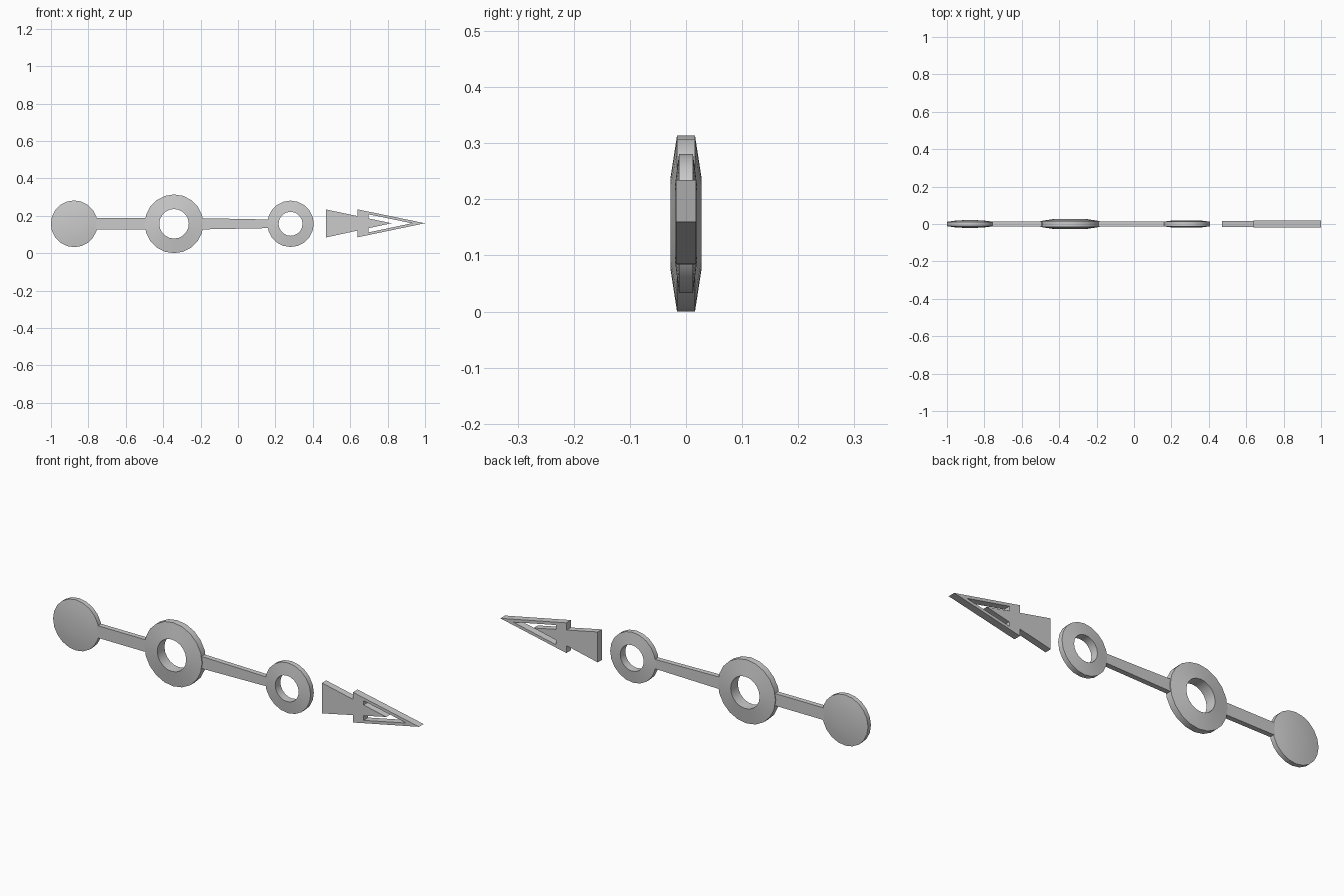
import bpy, bmesh, math

if "Cube" in bpy.data.objects:
    bpy.data.objects.remove(bpy.data.objects["Cube"])

ZC = 0.157   # height of the long axis
SIDES = 20


def finish(name, bm, smooth=False):
    bmesh.ops.remove_doubles(bm, verts=bm.verts, dist=1e-5)
    bmesh.ops.recalc_face_normals(bm, faces=bm.faces)
    me = bpy.data.meshes.new(name)
    bm.to_mesh(me)
    bm.free()
    ob = bpy.data.objects.new(name, me)
    bpy.context.collection.objects.link(ob)
    if smooth:
        bpy.ops.object.select_all(action='DESELECT')
        ob.select_set(True)
        bpy.context.view_layer.objects.active = ob
        bpy.ops.object.shade_smooth_by_angle(angle=math.radians(30))
    return ob


def lathe(name, cx, profile, closed):
    """Turn a (radius, y) profile about the y axis."""
    bm = bmesh.new()
    rings = []
    for i in range(SIDES):
        a = 2 * math.pi * i / SIDES
        rings.append([bm.verts.new((cx + r * math.cos(a), y, ZC + r * math.sin(a)))
                      for r, y in profile])
    n = len(profile)
    for i in range(SIDES):
        p, q = rings[i], rings[(i + 1) % SIDES]
        for j in range(n if closed else n - 1):
            k = (j + 1) % n
            bm.faces.new((p[j], q[j], q[k], p[k]))
    bmesh.ops.dissolve_degenerate(bm, dist=1e-6, edges=bm.edges)
    return finish(name, bm, True)


def ring(name, cx, r_in, r_out, y_in, y_out):
    return lathe(name, cx, [(r_in, -y_in), (r_out, -y_out),
                            (r_out, y_out), (r_in, y_in)], True)


def plate(name, outline, half):
    """Extrude an (x, z offset) outline through y."""
    bm = bmesh.new()
    f = bm.faces.new([bm.verts.new((x, -half, ZC + z)) for x, z in outline])
    ext = bmesh.ops.extrude_face_region(bm, geom=[f])['geom']
    bmesh.ops.translate(bm, vec=(0, 2 * half, 0),
                        verts=[v for v in ext if isinstance(v, bmesh.types.BMVert)])
    return finish(name, bm)


# Domed end disc
half_dome = [(0, -0.021), (0.045, -0.02), (0.085, -0.0172), (0.125, -0.0115)]
lathe("end_disc", -0.876, half_dome + [(r, -y) for r, y in reversed(half_dome)], False)

# Rings, thicker at the hole
ring("hub_ring", -0.342, 0.079, 0.157, 0.028, 0.016)
ring("small_ring", 0.281, 0.064, 0.124, 0.02, 0.0125)

# Connecting bars
plate("short_bar", [(-0.765, -0.03), (-0.487, -0.03), (-0.487, 0.03), (-0.765, 0.03)], 0.0125)
plate("long_bar", [(-0.197, -0.03), (0.166, -0.023), (0.166, 0.023), (-0.197, 0.03)], 0.0125)

# Solid arrow
plate("solid_arrow", [(0.47, -0.073), (0.82, 0.003), (0.47, 0.077)], 0.0165)

# Hollow arrow head: outer and inner triangles bridged on all sides
outer = [(0.64, -0.072), (1.0, 0.003), (0.64, 0.077)]
inner = [(0.697, -0.046), (0.93, 0.003), (0.697, 0.051)]
bm = bmesh.new()
loops = [[bm.verts.new((x, y, ZC + z)) for x, z in tri]
         for tri, y in ((outer, -0.018), (outer, 0.018), (inner, 0.018), (inner, -0.018))]
for a, b in zip(loops, loops[1:] + loops[:1]):
    for i in range(3):
        j = (i + 1) % 3
        bm.faces.new((a[i], a[j], b[j], b[i]))
finish("hollow_arrow", bm)
